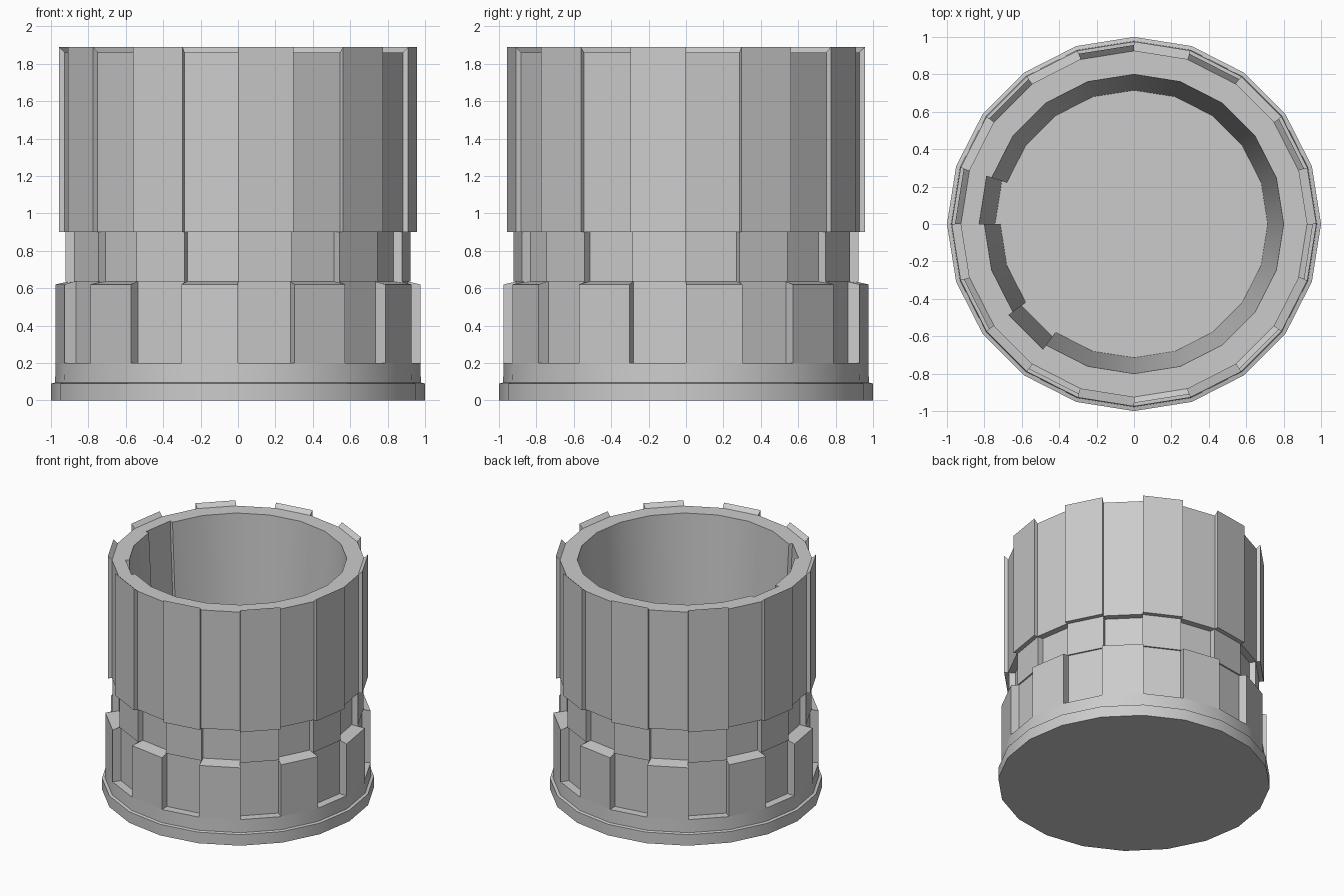
import bpy, bmesh
from math import sin, cos, radians, pi

if "Cube" in bpy.data.objects:
    bpy.data.objects.remove(bpy.data.objects["Cube"])

SIDES = 20
STEP = 2 * pi / SIDES
START = -pi / 2          # facet 0 begins at the front centre line
POCKETS = (14, 17)       # inner wall facets pushed outward a little


def profile(k):
    """Radius/height outline of facet k, from bottom centre to cup floor centre."""
    foot = [(0, 0), (1, 0), (1, 0.09), (0.978, 0.095), (0.975, 0.2)]
    if k % 2 == 0:       # recessed low, raised in the middle and top bands
        side = [(0.91, 0.2), (0.91, 0.635), (0.922, 0.635), (0.922, 0.9),
                (0.957, 0.9), (0.957, 1.89)]
    else:                # raised low, recessed in the middle and top bands
        side = [(0.975, 0.2), (0.975, 0.62), (0.875, 0.635), (0.875, 0.9),
                (0.927, 0.9), (0.927, 1.86)]
    out = 0.028 if k in POCKETS else 0
    inside = [(0.925, 1.86), (0.8 + out, 1.86), (0.715 + out, 0.2), (0, 0.2)]
    return foot + side + inside


def point(rz, k):
    a = START + k * STEP
    return (rz[0] * cos(a), rz[0] * sin(a), rz[1])


bm = bmesh.new()


def face(points, smooth=False):
    unique = []
    for p in points:
        if all(sum((a - b) ** 2 for a, b in zip(p, q)) > 1e-10 for q in unique):
            unique.append(p)
    if len(unique) < 3:
        return
    f = bm.faces.new([bm.verts.new(p) for p in unique])
    f.normal_update()
    if f.calc_area() < 1e-7:
        bmesh.ops.delete(bm, geom=[f], context='FACES')
        return
    f.smooth = smooth


for k in range(SIDES):
    here = profile(k)
    after = profile((k + 1) % SIDES)
    for i in range(len(here) - 1):
        lo, hi = here[i], here[i + 1]
        # facet strip: foot and inner wall are smooth, panels are flat
        face([point(lo, k), point(lo, k + 1), point(hi, k + 1), point(hi, k)],
             smooth=i in (1, 3, 12))
        # radial step wall to the next facet
        face([point(hi, k + 1), point(lo, k + 1),
              point(after[i], k + 1), point(after[i + 1], k + 1)])

bmesh.ops.remove_doubles(bm, verts=bm.verts, dist=0.0005)
for e in bm.edges:
    if len(e.link_faces) != 2 or e.calc_face_angle(0) > radians(30):
        e.smooth = False

mesh = bpy.data.meshes.new("panelled_cup")
bm.to_mesh(mesh)
bm.free()
cup = bpy.data.objects.new("panelled_cup", mesh)
bpy.context.collection.objects.link(cup)
